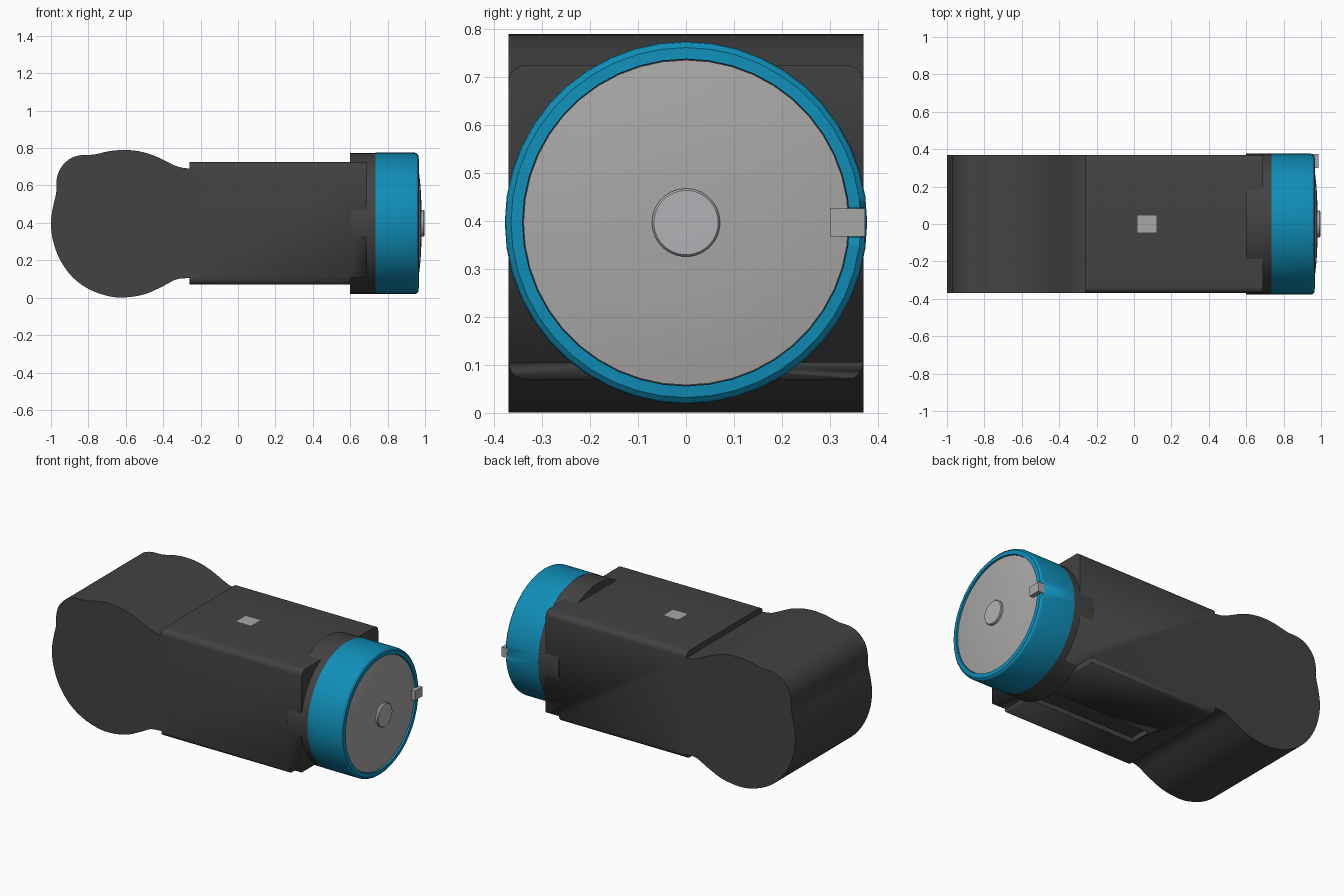
import bpy, bmesh, math
from mathutils import Vector

if "Cube" in bpy.data.objects:
    bpy.data.objects.remove(bpy.data.objects["Cube"])

CZ = 0.397  # height of the main axis


def material(name, rgb):
    m = bpy.data.materials.new(name)
    m.diffuse_color = (*rgb, 1)
    m.use_nodes = True
    m.node_tree.nodes["Principled BSDF"].inputs["Base Color"].default_value = m.diffuse_color
    return m


DARK = material("dark", (0.055, 0.055, 0.055))
BLUE = material("blue", (0.005, 0.27, 0.48))
GREY = material("metal", (0.40, 0.39, 0.38))
HUB = material("pale_metal", (0.46, 0.44, 0.47))


def finish(name, bm, mat, angle=30):
    bmesh.ops.recalc_face_normals(bm, faces=bm.faces)
    me = bpy.data.meshes.new(name)
    bm.to_mesh(me)
    bm.free()
    ob = bpy.data.objects.new(name, me)
    bpy.context.collection.objects.link(ob)
    me.materials.append(mat)
    bpy.ops.object.select_all(action='DESELECT')
    ob.select_set(True)
    bpy.context.view_layer.objects.active = ob
    bpy.ops.object.shade_smooth_by_angle(angle=math.radians(angle))
    return ob


def prism(name, pts, offset, mat):
    """Extrude a closed outline of 3D points along an offset."""
    bm = bmesh.new()
    face = bm.faces.new([bm.verts.new(p) for p in pts])
    ext = bmesh.ops.extrude_face_region(bm, geom=[face], use_keep_orig=True)
    bmesh.ops.translate(bm, vec=offset,
                        verts=[g for g in ext["geom"] if isinstance(g, bmesh.types.BMVert)])
    return finish(name, bm, mat)


def box(name, lo, hi, mat):
    (x0, y0, z0), (x1, y1, z1) = lo, hi
    return prism(name, [(x0, y0, z0), (x0, y1, z0), (x0, y1, z1), (x0, y0, z1)],
                 (x1 - x0, 0, 0), mat)


def lathe(name, profile, mat, n=44, closed=False):
    """Spin an (x, radius) profile around the main axis."""
    bm = bmesh.new()
    rings = []
    for x, r in profile:
        if r == 0:
            rings.append([bm.verts.new((x, 0, CZ))] * n)
        else:
            rings.append([bm.verts.new((x, r * math.cos(2 * math.pi * i / n),
                                        CZ + r * math.sin(2 * math.pi * i / n))) for i in range(n)])
    pairs = list(zip(rings, rings[1:])) + ([(rings[-1], rings[0])] if closed else [])
    for a, b in pairs:
        for i in range(n):
            j = (i + 1) % n
            bm.faces.new(list(dict.fromkeys((a[i], a[j], b[j], b[i]))))
    return finish(name, bm, mat)


def cut(ob, lo, hi):
    cutter = box("cutter", lo, hi, DARK)
    cutter.hide_render = True
    mod = ob.modifiers.new("cut", 'BOOLEAN')
    mod.operation, mod.solver, mod.object = 'DIFFERENCE', 'EXACT', cutter
    bpy.context.view_layer.objects.active = ob
    bpy.ops.object.modifier_apply(modifier=mod.name)
    bpy.data.objects.remove(cutter)


# Rear bulb: smooth side outline extruded across the width
outline = [(-.26, .69), (-.32, .70), (-.38, .727), (-.45, .76), (-.53, .783), (-.61, .79),
           (-.69, .783), (-.77, .765), (-.84, .762), (-.90, .742), (-.95, .69), (-.97, .63),
           (-.972, .56), (-.988, .49), (-1, .40), (-.988, .30), (-.95, .20), (-.885, .11),
           (-.80, .047), (-.70, .01), (-.61, .001), (-.50, .018), (-.40, .062), (-.33, .098),
           (-.26, .105)]
smooth = []
for i in range(len(outline) - 1):
    p0, p1, p2, p3 = (Vector(outline[min(max(i + k, 0), len(outline) - 1)]) for k in (-1, 0, 1, 2))
    for t in (0, 1 / 3, 2 / 3):
        smooth.append(0.5 * (2 * p1 + (p2 - p0) * t + (2 * p0 - 5 * p1 + 4 * p2 - p3) * t ** 2
                             + (3 * p1 - p0 - 3 * p2 + p3) * t ** 3))
smooth += [Vector(outline[-1]), Vector((-.22, .105)), Vector((-.22, .69))]
prism("rear_bulb", [(p.x, -.37, p.y) for p in smooth], (0, .74, 0), DARK)

# Main body: rounded rectangle along x, with stepped and grooved underside
section = []
r = 0.035
for cy, cz, a0 in ((.335, .69, 0), (-.335, .69, 90), (-.335, .105, 180), (.335, .105, 270)):
    for k in range(7):
        a = math.radians(a0 + 15 * k)
        section.append((-.26, cy + r * math.cos(a), cz + r * math.sin(a)))
body = prism("main_body", section, (.95, 0, 0), DARK)
cut(body, (.60, -.5, 0), (.8, .5, .105))
cut(body, (-.12, -.16, 0), (.65, -.02, .10))

# Round collar and blue ring
lathe("collar", [(.60, 0), (.60, .377), (.735, .377), (.735, .33), (.735, 0)], DARK)
ring = lathe("blue_ring", [(.735, .34), (.735, .378), (.945, .378), (.956, .375), (.965, .365),
                           (.967, .341), (.94, .34)], BLUE, closed=True)
cut(ring, (.945, .32, .367), (1.0, .5, .427))

# Slightly domed end plate, locating tab and hub
lathe("end_plate", [(.74, 0), (.74, .339), (.957, .339), (.968, .27), (.976, .20),
                    (.981, .10), (.983, 0)], GREY)
box("locating_tab", (.945, .30, .368), (.987, .373, .426), GREY)
lathe("hub", [(.95, 0), (.95, .071), (.992, .071), (.997, .067), (.998, 0)], HUB)

# Small plain plate on the top
box("top_plate", (.02, -.045, .715), (.12, .045, .7255), GREY)
